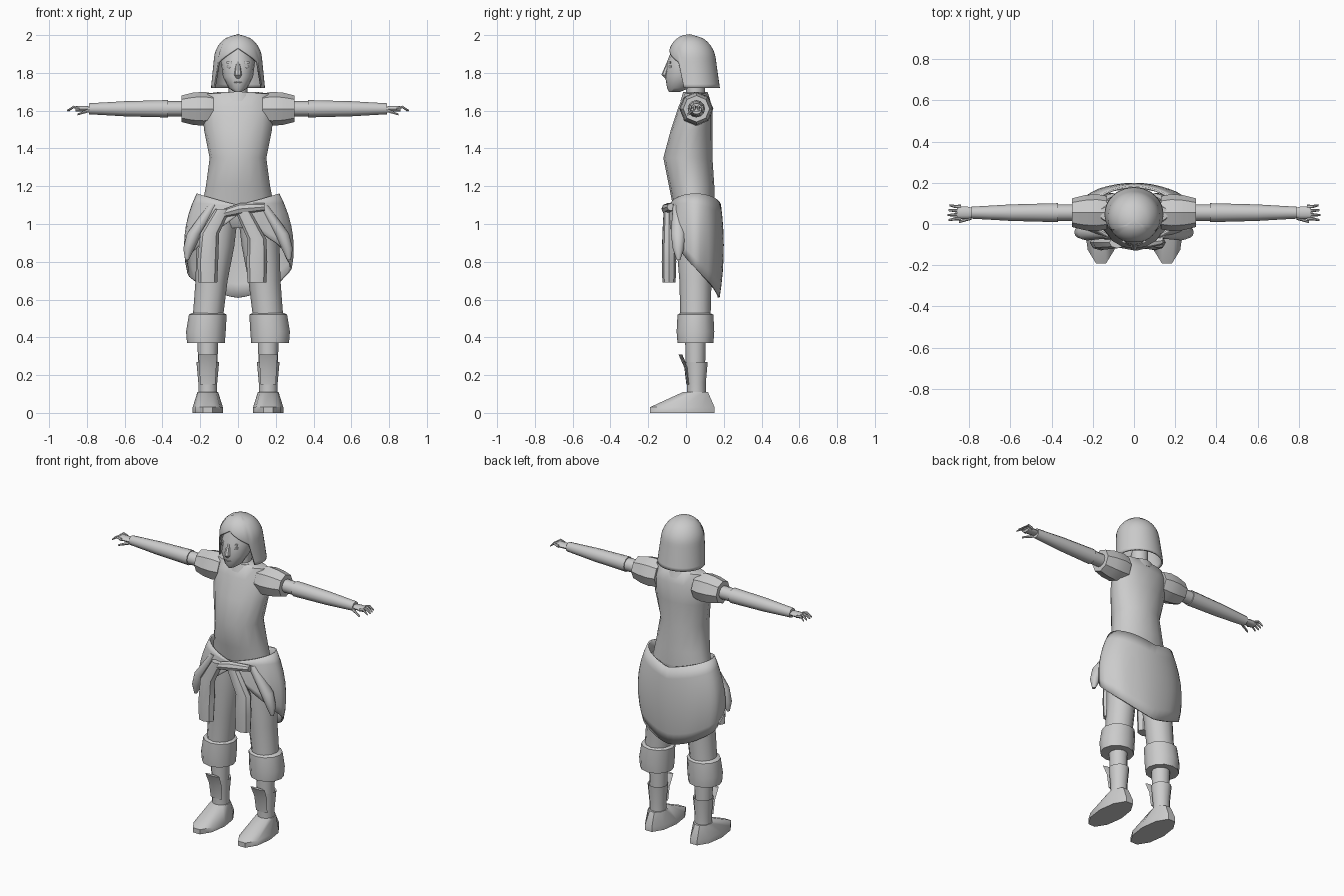
import bpy, bmesh, math

cube = bpy.data.objects.get("Cube")
if cube:
    bpy.data.objects.remove(cube)

clay = bpy.data.materials.new("pale grey")
clay.use_nodes = True
clay.diffuse_color = (.6, .6, .6, 1)
clay.node_tree.nodes["Principled BSDF"].inputs["Base Color"].default_value = clay.diffuse_color


def finish(name, bm, mirror=False, thickness=0):
    bmesh.ops.remove_doubles(bm, verts=bm.verts, dist=.0005)
    bmesh.ops.recalc_face_normals(bm, faces=bm.faces)
    mesh = bpy.data.meshes.new(name)
    bm.to_mesh(mesh)
    bm.free()
    mesh.materials.append(clay)
    part = bpy.data.objects.new(name, mesh)
    bpy.context.collection.objects.link(part)
    bpy.ops.object.select_all(action='DESELECT')
    part.select_set(True)
    bpy.context.view_layer.objects.active = part
    bpy.ops.object.shade_smooth_by_angle(angle=math.radians(40))
    if thickness:
        solidify = part.modifiers.new("thickness", 'SOLIDIFY')
        solidify.thickness = thickness
        solidify.offset = 0
    if mirror:
        part.modifiers.new("other_side", 'MIRROR')


def skin(bm, rows, capped=True):
    """Join closed rows of points with faces."""
    rows = [[bm.verts.new(point) for point in row] for row in rows]
    for low, high in zip(rows, rows[1:]):
        for i in range(len(low)):
            bm.faces.new((low[i - 1], low[i], high[i], high[i - 1]))
    if capped:
        bm.faces.new(rows[0])
        bm.faces.new(rows[-1])


def add_tube(bm, centres, widths, depths=None, flat=1, sides=12):
    """Oval sections set upright along x or level along z, whichever is longer."""
    depths = depths or [width * flat for width in widths]
    first, last = centres[0], centres[-1]
    sideways = abs(last[0] - first[0]) > abs(last[2] - first[2])
    rows = []
    for (x, y, z), width, depth in zip(centres, widths, depths):
        row = []
        for i in range(sides):
            turn = math.tau * i / sides
            a, b = width * math.cos(turn), depth * math.sin(turn)
            row.append((x, y + a, z + b) if sideways else (x + a, y + b, z))
        rows.append(row)
    skin(bm, rows)


def tube(name, centres, widths, depths=None, flat=1, sides=12, mirror=False):
    bm = bmesh.new()
    add_tube(bm, centres, widths, depths, flat, sides)
    finish(name, bm, mirror)


def column(name, y, rows, flat=1, sides=12, mirror=True):
    """Tube in one plane; each row holds side position, height and half width."""
    centres = [(x, y, z) for x, z, width in rows]
    tube(name, centres, [row[2] for row in rows], flat=flat, sides=sides, mirror=mirror)


def arm(name, xs, widths, sides=12):
    tube(name, [(x, .055, 1.61) for x in xs], widths, sides=sides, mirror=True)


def drape(name, top, hem, shape, steps, thickness, ripple=0):
    """Sheet hung round the body; the turn runs from the back, at zero, to the front."""
    sides = 40
    rows = []
    for step in range(steps + 1):
        fall = step / steps
        row = []
        for i in range(sides):
            angle = math.tau * i / sides - math.pi
            turn = abs(angle) / math.pi
            z = top(turn) + (hem(turn) - top(turn)) * fall
            y, width, depth = shape(z)
            fold = 1 + ripple * fall * turn * math.sin(angle * 9)
            row.append((width * fold * math.sin(angle), y + depth * fold * math.cos(angle), z))
        rows.append(row)
    bm = bmesh.new()
    skin(bm, rows, capped=False)
    finish(name, bm, thickness=thickness)


# Shirt body, collar and neck
tube("shirt",
     [(0, .04, 1.1), (0, .03, 1.2), (0, .01, 1.35), (0, .03, 1.5),
      (0, .05, 1.62), (0, .05, 1.69), (0, .05, 1.7)],
     [.19, .17, .15, .18, .19, .17, .09], [.11, .12, .13, .11, .09, .06, .05], sides=16)
column("collar", .05, [(0, 1.65, .1), (0, 1.7, .08), (0, 1.68, .05)], flat=.8, mirror=False)
column("neck", .05, [(0, 1.6, .05), (0, 1.8, .05)], mirror=False)

# Sleeves and arms
arm("short_sleeves", [.13, .18, .24, .3, .3], [.08, .09, .085, .07, .05], sides=8)
arm("upper_arms", [.28, .4], [.04, .04])
arm("long_sleeves", [.37, .6, .7, .79, .79], [.046, .04, .034, .029, .02])

# Hands: palm, four fingers and a drooping thumb
hand = bmesh.new()
add_tube(hand, [(x, .055, 1.61) for x in (.77, .81, .86)], [.02, .03, .03], flat=.5)
for i in range(4):
    spread = (i - 1.5) * .02
    reach = .905 - .005 * abs(i - 2)
    add_tube(hand, [(.84, .055 - spread, 1.61), (.87, .055 - spread, 1.62),
                    (reach, .055 - spread * 1.2, 1.6)], [.009, .008, .005], sides=6)
add_tube(hand, [(.79, .03, 1.6), (.85, .01, 1.58)], [.01, .006], sides=6)
finish("hands", hand, mirror=True)

# Head with nose, lips, eyelids and brows
tube("head",
     [(0, -.06, 1.7), (0, -.04, 1.72), (0, -.02, 1.78), (0, 0, 1.86), (0, .02, 1.96)],
     [.02, .05, .08, .09, .06], [.03, .06, .09, .1, .08], sides=16)
tube("nose", [(0, -.1, 1.77), (0, -.11, 1.79), (0, -.09, 1.86)], [.01, .02, .01], sides=8)
column("lips", -.095, [(0, 1.74, .01), (0, 1.75, .024), (0, 1.76, .01)], flat=.5, mirror=False)
column("eyelids", -.08, [(.04, 1.82, .01), (.04, 1.83, .02), (.04, 1.84, .02)], flat=.6, sides=8)
column("eyebrows", -.085, [(.04, 1.85, .02), (.04, 1.86, .02)], flat=.4, sides=8)


# Bobbed hair: a dome that flares towards the ends, cut away over the face
def hair_shape(z):
    drop = 2 - z
    dome = math.sqrt(1 - (1 - min(1, drop / .12)) ** 2)
    return .02 + .1 * drop, .11 * dome + .1 * drop, .115 * dome + .04 * drop


drape("hair", lambda turn: 2, lambda turn: 1.72 if turn < .7 else 1.68 + .25 * turn,
      hair_shape, steps=14, thickness=.01)


# Jacket tied round the waist: high at the hips, long behind, open in front
def jacket_shape(z):
    rise = (z - .88) ** 2
    return .05, .285 - .9 * rise, .145 - .3 * rise


drape("tied_jacket", lambda turn: 1.1 + .06 * math.sin(math.pi * turn),
      lambda turn: .61 + .44 * turn ** 1.5, jacket_shape, steps=7, thickness=.01, ripple=.05)
column("hip_folds", -.04, [(.27, .81, .01), (.26, .87, .03), (.23, .95, .04), (.13, 1.1, .03)])

# Knotted sleeves hanging in front
column("right_hanging_sleeve", -.09,
       [(-.16, .69, .05), (-.16, .8, .055), (-.15, .95, .05), (-.08, 1.08, .04)],
       flat=.7, sides=8, mirror=False)
column("left_hanging_sleeve", -.09,
       [(.1, .69, .05), (.1, .8, .055), (.1, .92, .05), (.02, 1.08, .04)],
       flat=.7, sides=8, mirror=False)
tube("knot", [(-.1, -.09, 1.05), (.01, -.1, 1.08), (.14, -.08, 1.09)], [.02, .03, .02], sides=8)

# Trousers, gathered cuffs and shins
column("hips", .05, [(0, .98, .13), (0, 1.03, .19), (0, 1.1, .2)], flat=.5, mirror=False)
column("trouser_legs", .05,
       [(.16, .5, .08), (.14, .7, .085), (.12, .88, .1), (.1, 1.05, .1)])
column("cuffs", .05,
       [(.17, .37, .06), (.17, .37, .1), (.17, .43, .105), (.16, .52, .1), (.16, .53, .08)],
       flat=.95)
column("shins", .05, [(.16, .2, .05), (.16, .4, .055)])

# Boots: sloping shoe, shaft and a flared tongue
tube("shoes", [(.16, -.02, 0), (.16, -.02, .03), (.16, .05, .11)],
     [.08, .08, .055], [.18, .18, .07], sides=10, mirror=True)
column("boot_shafts", .055, [(.16, .1, .05), (.16, .16, .05), (.16, .27, .06), (.16, .26, .05)])
tube("boot_tongues", [(.16, .01, .15), (.16, 0, .24), (.16, -.03, .31)],
     [.04, .045, .05], flat=.2, sides=8, mirror=True)
